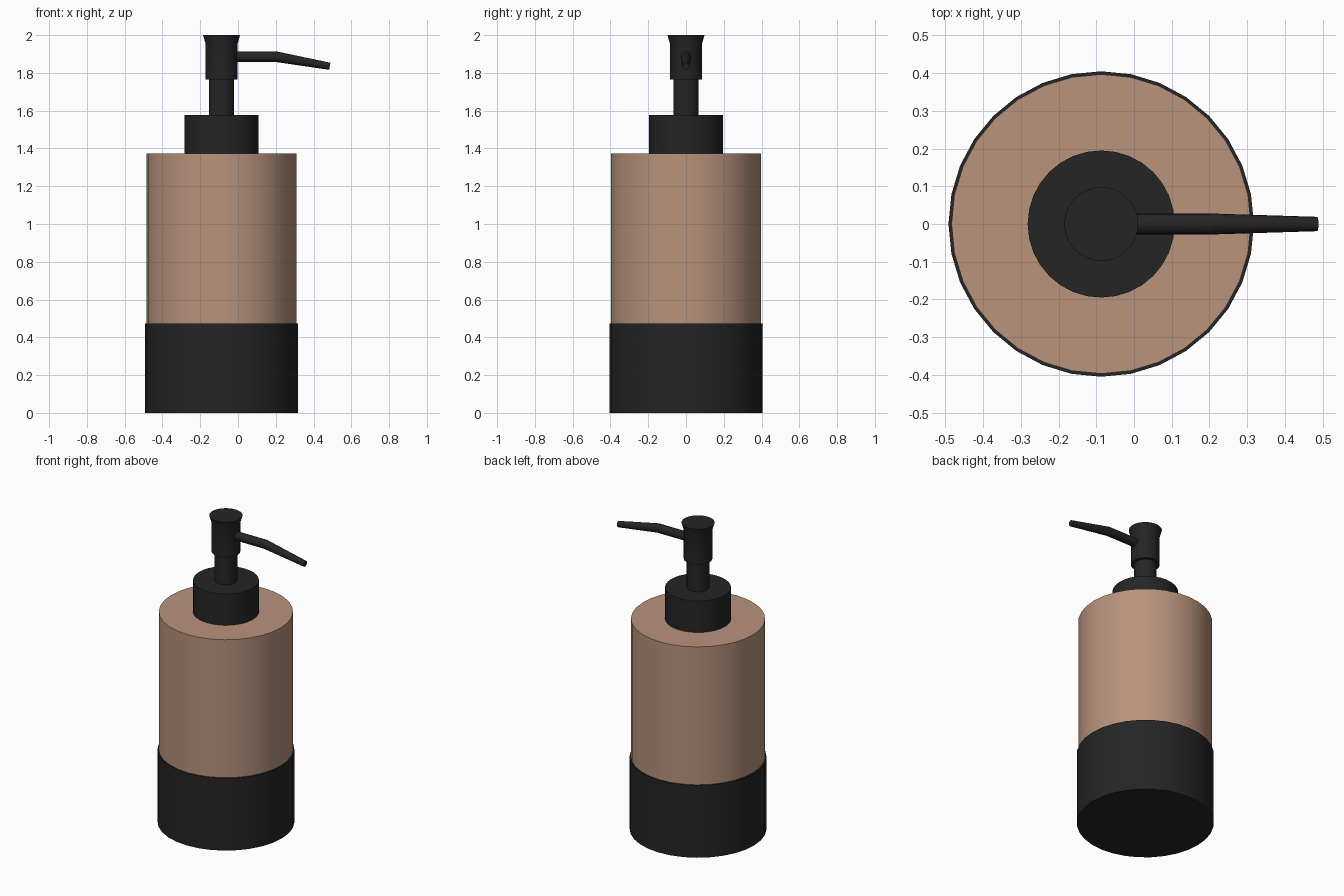
import bpy, bmesh, math
from mathutils import Vector, Matrix

if "Cube" in bpy.data.objects:
    bpy.data.objects.remove(bpy.data.objects["Cube"])

AXIS_X = -0.087  # bottle axis; the spout reaches out to +x


def material(name, rgb):
    m = bpy.data.materials.new(name)
    m.diffuse_color = (*rgb, 1.0)
    m.use_nodes = True
    m.node_tree.nodes["Principled BSDF"].inputs["Base Color"].default_value = m.diffuse_color
    return m


BLACK = material("matte black", (0.018, 0.018, 0.018))
TAN = material("warm tan", (0.479, 0.292, 0.202))


def finish(name, bm, mat):
    bmesh.ops.recalc_face_normals(bm, faces=bm.faces)
    mesh = bpy.data.meshes.new(name)
    bm.to_mesh(mesh)
    bm.free()
    mesh.materials.append(mat)
    ob = bpy.data.objects.new(name, mesh)
    bpy.context.collection.objects.link(ob)
    bpy.ops.object.select_all(action='DESELECT')
    ob.select_set(True)
    bpy.context.view_layer.objects.active = ob
    bpy.ops.object.shade_smooth_by_angle(angle=math.radians(25))
    return ob


def loft(name, rings, mat):
    """Skin closed rings of points and cap both ends."""
    bm = bmesh.new()
    loops = [[bm.verts.new(p) for p in ring] for ring in rings]
    n = len(loops[0])
    for a, b in zip(loops, loops[1:]):
        for i in range(n):
            j = (i + 1) % n
            bm.faces.new((a[i], a[j], b[j], b[i]))
    bm.faces.new(loops[0][::-1])
    bm.faces.new(loops[-1])
    return finish(name, bm, mat)


def turned(name, profile, mat, sides=32):
    """Solid of revolution from (radius, z) pairs."""
    angles = [2 * math.pi * i / sides for i in range(sides)]
    rings = [[(AXIS_X + r * math.cos(a), r * math.sin(a), z) for a in angles]
             for r, z in profile]
    return loft(name, rings, mat)


# Bottle
turned("base_sleeve", [(0.405, 0.0), (0.405, 0.472)], BLACK)
turned("bottle_body", [(0.397, 0.45), (0.397, 1.372)], TAN)

# Pump
turned("collar", [(0.195, 1.365), (0.195, 1.577)], BLACK)
turned("pump_stem", [(0.067, 1.57), (0.067, 1.80)], BLACK)
turned("pump_head", [(0.085, 1.764), (0.085, 1.955), (0.098, 2.0)], BLACK)

# Spout: tapered tube, (x, z, radius, tilt of the section)
path = [(-0.06, 1.886, 0.028, 0.0), (0.20, 1.886, 0.028, 5.0),
        (0.486, 1.835, 0.019, 10.0)]
rings = []
for x, z, r, tilt in path:
    rot = Matrix.Rotation(math.radians(tilt), 3, 'Y')
    rings.append([Vector((x, 0, z)) + rot @ Vector(
        (0, r * math.cos(a), r * math.sin(a)))
        for a in (2 * math.pi * i / 16 for i in range(16))])
loft("spout", rings, BLACK)
